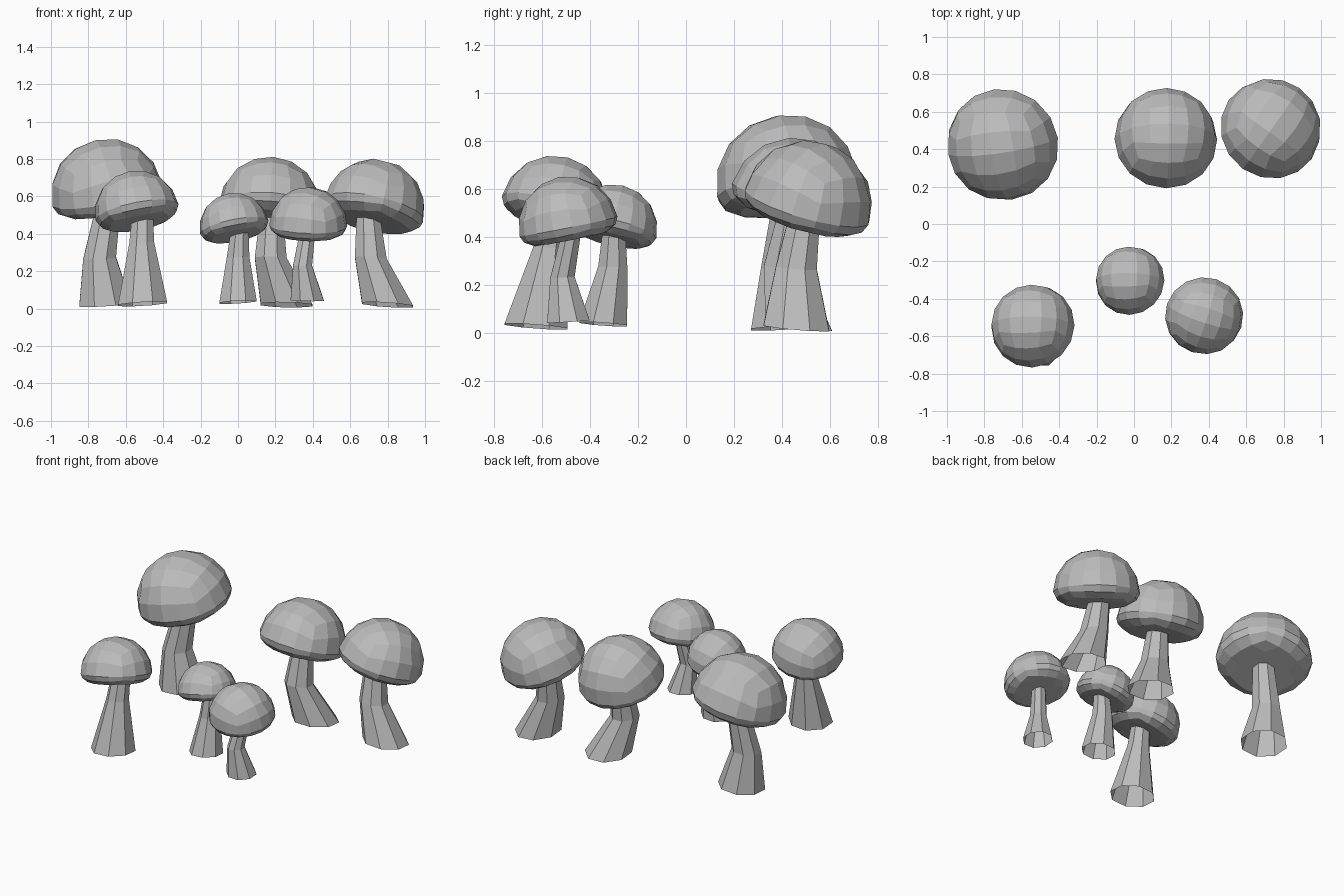
import bpy, bmesh, math
from mathutils import Vector, Matrix

if "Cube" in bpy.data.objects:
    bpy.data.objects.remove(bpy.data.objects["Cube"])

grey = bpy.data.materials.new("mushroom_grey")
grey.use_nodes = True
tone = (0.5, 0.5, 0.5, 1)
grey.diffuse_color = tone
grey.node_tree.nodes["Principled BSDF"].inputs["Base Color"].default_value = tone


def finish(bm, name):
    bmesh.ops.recalc_face_normals(bm, faces=bm.faces)
    mesh = bpy.data.meshes.new(name)
    bm.to_mesh(mesh)
    bm.free()
    mesh.materials.append(grey)
    obj = bpy.data.objects.new(name, mesh)
    bpy.context.scene.collection.objects.link(obj)
    return obj


def make_cap(name, centre, radius, lean, yaw):
    """Rounded cube dome with a shallow, flattened underside."""
    bm = bmesh.new()
    bmesh.ops.create_cube(bm, size=2)
    bmesh.ops.subdivide_edges(bm, edges=bm.edges[:], cuts=3, use_grid_fill=True)
    for v in bm.verts:
        p = Vector([math.tan(c * math.pi / 4) for c in v.co]).normalized()
        if p.z < 0:
            p.z = max(p.z * 0.4, -0.26)
        v.co = p * radius
    axis = Vector((lean[0], lean[1], 1)).normalized()
    tilt = Vector((0, 0, 1)).rotation_difference(axis).to_matrix().to_4x4()
    bm.transform(Matrix.Translation(centre) @ tilt @ Matrix.Rotation(math.radians(yaw), 4, "Z"))
    finish(bm, name)


def make_stem(name, rings, lean):
    """Bent eight-sided tube, open at the ends; each ring is (x, y, z, radius)."""
    bm = bmesh.new()
    loops = []
    for i, (x, y, z, r) in enumerate(rings):
        loop = []
        for k in range(8):
            a = math.tau * (k + 0.5) / 8
            dx, dy = r * math.cos(a), r * math.sin(a)
            drop = 0.3 * (lean[0] * dx + lean[1] * dy)
            loop.append(bm.verts.new((x + dx, y + dy, z - drop)))
        loops.append(loop)
    for low, high in zip(loops, loops[1:]):
        for k in range(8):
            n = (k + 1) % 8
            bm.faces.new((low[k], low[n], high[n], high[k]))
    finish(bm, name)


# name: cap centre, cap radius, lean, yaw, stem base, stem bend, stem neck
mushrooms = {
    "back_right": ((-0.70, 0.425, 0.61), 0.302, (-0.2, -0.18), 8,
                   (-0.71, 0.41, 0.02, 0.15), (-0.74, 0.40, 0.27, 0.095), (-0.69, 0.43, 0.57, 0.07)),
    "back_middle": ((0.17, 0.453, 0.538), 0.275, (0.07, 0.32), 0,
                    (0.26, 0.47, 0.02, 0.15), (0.175, 0.41, 0.27, 0.092), (0.18, 0.45, 0.52, 0.065)),
    "back_left": ((0.728, 0.505, 0.53), 0.272, (0.22, 0.28), -35,
                  (0.80, 0.46, 0.02, 0.148), (0.71, 0.46, 0.27, 0.092), (0.695, 0.50, 0.52, 0.065)),
    "front_right": ((-0.54, -0.548, 0.515), 0.226, (-0.2, 0.25), 0,
                    (-0.51, -0.625, 0.025, 0.142), (-0.515, -0.57, 0.35, 0.072), (-0.51, -0.54, 0.51, 0.06)),
    "front_middle": ((-0.02, -0.305, 0.435), 0.186, (-0.2, 0.24), 0,
                     (0.0, -0.345, 0.035, 0.108), (0.0, -0.305, 0.27, 0.066), (0.01, -0.30, 0.43, 0.05)),
    "front_left": ((0.375, -0.49, 0.443), 0.209, (0.03, -0.2), -18,
                   (0.37, -0.49, 0.045, 0.096), (0.345, -0.515, 0.23, 0.055), (0.375, -0.475, 0.43, 0.043)),
}

for place, (centre, radius, lean, yaw, *rings) in mushrooms.items():
    make_cap(place + "_mushroom_cap", centre, radius, lean, yaw)
    make_stem(place + "_mushroom_stem", rings, lean)
